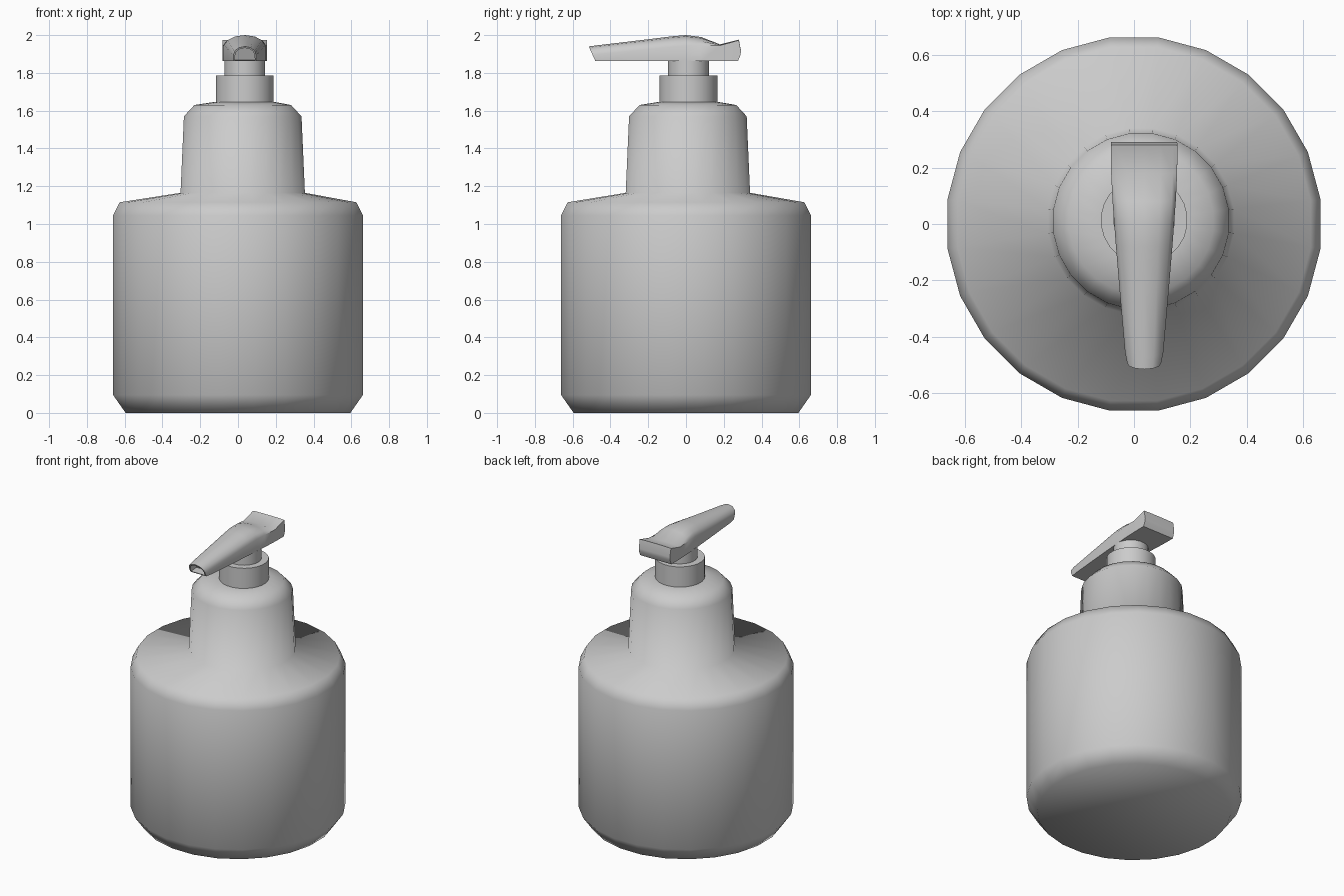
import bpy, bmesh, math

if "Cube" in bpy.data.objects:
    bpy.data.objects.remove(bpy.data.objects["Cube"])

SIDES = 24


def finish(name, bm, angle):
    bmesh.ops.recalc_face_normals(bm, faces=bm.faces[:])
    mesh = bpy.data.meshes.new(name)
    bm.to_mesh(mesh)
    bm.free()
    obj = bpy.data.objects.new(name, mesh)
    bpy.context.collection.objects.link(obj)
    bpy.ops.object.select_all(action='DESELECT')
    obj.select_set(True)
    bpy.context.view_layer.objects.active = obj
    bpy.ops.object.shade_smooth_by_angle(angle=math.radians(angle))
    return obj


def loft(bm, rings):
    """Skin a list of equally long point rings and cap both ends."""
    loops = [[bm.verts.new(p) for p in ring] for ring in rings]
    n = len(loops[0])
    for a, b in zip(loops, loops[1:]):
        for i in range(n):
            j = (i + 1) % n
            bm.faces.new((a[i], a[j], b[j], b[i]))
    return bm.faces.new(loops[0]), bm.faces.new(loops[-1])


def circle(r, z, cx=0.0, cy=0.0):
    step = 2 * math.pi / SIDES
    return [(cx + r * math.cos((i + 0.5) * step),
             cy + r * math.sin((i + 0.5) * step), z) for i in range(SIDES)]


def turned(name, profile, angle):
    bm = bmesh.new()
    loft(bm, [circle(*p) for p in profile])
    return finish(name, bm, angle)


# Bottle: chamfered body, sloping shoulder and slightly off-centre neck
CX, CY = 0.025, 0.01
turned("bottle", [
    (0.60, 0.0), (0.667, 0.095), (0.667, 1.045), (0.632, 1.115),
    (0.332, 1.165, CX, CY), (0.314, 1.57, CX, CY),
    (0.258, 1.63, CX, CY), (0.155, 1.647, 0.035, 0.012)], 80)

# Pump collar and stem
PX, PY = 0.036, 0.013
turned("collar", [(0.154, 1.64, PX, PY), (0.154, 1.785, PX, PY)], 40)
turned("stem", [(0.109, 1.78, PX, PY), (0.109, 1.866, PX, PY)], 40)


# Pump head: arched cross-sections lofted from the nozzle tip to the back
def arch(y_bot, y_top, w, z_bot, z_side, z_top):
    half = [(1.0, z_bot), (1.0, z_side)]
    half += [(math.cos(a), z_side + (z_top - z_side) * math.sin(a))
             for a in (math.radians(30), math.radians(60))]
    pts = half + [(0.0, z_top)] + [(-x, z) for x, z in reversed(half)]
    span = max(z_top - z_bot, 1e-4)
    return [(PX + x * w, y_bot + (y_top - y_bot) * (z - z_bot) / span, z)
            for x, z in pts]


bm = bmesh.new()
tip, back = loft(bm, [
    arch(-0.480, -0.515, 0.060, 1.863, 1.895, 1.940),
    arch(-0.440, -0.470, 0.068, 1.863, 1.900, 1.946),
    arch(-0.200, -0.200, 0.090, 1.863, 1.925, 1.978),
    arch(-0.080, -0.080, 0.100, 1.863, 1.937, 1.993),
    arch(0.000, 0.000, 0.106, 1.863, 1.945, 2.000),
    arch(0.080, 0.080, 0.112, 1.863, 1.946, 1.990),
    arch(0.180, 0.180, 0.117, 1.863, 1.945, 1.951),
    arch(0.275, 0.280, 0.118, 1.863, 1.973, 1.976),
    arch(0.289, 0.291, 0.117, 1.895, 1.915, 1.917)])
# Hollow spout opening
bmesh.ops.recalc_face_normals(bm, faces=bm.faces[:])
bmesh.ops.inset_region(bm, faces=[tip], thickness=0.009)
hole = bmesh.ops.extrude_discrete_faces(bm, faces=[tip])["faces"][0]
bmesh.ops.translate(bm, verts=hole.verts[:], vec=(0, 0.06, 0.003))
finish("pump_head", bm, 50)
